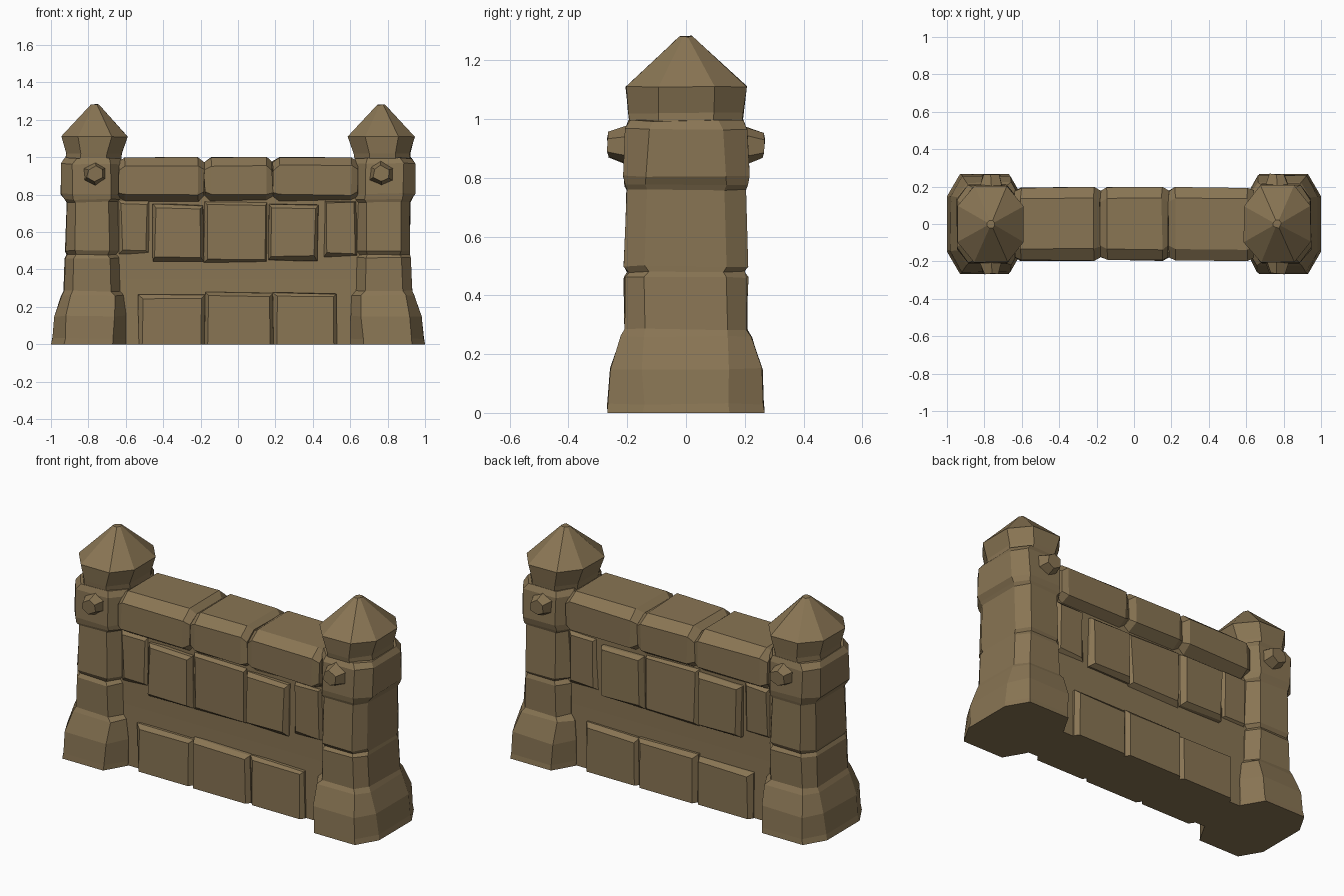
import bpy, bmesh, random
from mathutils import Vector

random.seed(4)
stone = bpy.data.materials.new("brown stone")
stone.diffuse_color = (0.25, 0.178, 0.088, 1)


def finish(bm, name, jitter=0.005):
    # slight hand-carved irregularity, ground contact kept flat
    for v in bm.verts:
        if v.co.z > 0.001:
            v.co += Vector([random.uniform(-jitter, jitter) for _ in range(3)])
    bmesh.ops.recalc_face_normals(bm, faces=bm.faces)
    me = bpy.data.meshes.new(name)
    bm.to_mesh(me)
    bm.free()
    me.materials.append(stone)
    ob = bpy.data.objects.new(name, me)
    bpy.context.collection.objects.link(ob)
    return ob


def loft(bm, rings):
    loops = [[bm.verts.new(p) for p in r] for r in rings]
    for a, b in zip(loops, loops[1:]):
        n = len(a)
        for i in range(n):
            bm.faces.new((a[i], a[(i + 1) % n], b[(i + 1) % n], b[i]))
    bm.faces.new(loops[0])
    bm.faces.new(loops[-1])


def octagon(side, z, xi, xo, hy, cx, cy):
    # rectangle with chamfered corners, xi/xo = inner and outer x extents
    pts = [(xi + cx, -hy), (xo - cx, -hy), (xo, -hy + cy), (xo, hy - cy),
           (xo - cx, hy), (xi + cx, hy), (xi, hy - cy), (xi, -hy + cy)]
    return [(side * x, y, z) for x, y in pts]


def block(name, x0, x1, z0, z1, side, front, bevel):
    # tapered stone relief standing out from the wall core
    bm = bmesh.new()
    rings = []
    for y, inset in ((0.10, 0), (front - 0.025, 0), (front, bevel)):
        zb = z0 + (inset if z0 > 0 else 0)
        rings.append([(x0 + inset, side * y, zb), (x1 - inset, side * y, zb),
                      (x1 - inset, side * y, z1 - inset), (x0 + inset, side * y, z1 - inset)])
    loft(bm, rings)
    finish(bm, name, 0.006)


# Wall core
bm = bmesh.new()
loft(bm, [[(x, -0.14, 0), (x, 0.14, 0), (x, 0.138, 0.35), (x, 0.14, 0.85),
           (x, -0.14, 0.85), (x, -0.138, 0.35)] for x in (-0.72, 0.72)])
finish(bm, "wall_core", 0.002)

# Coping stones along the top, pinched at the joints
for x0, x1 in ((-0.64, -0.18), (-0.18, 0.185), (0.185, 0.64)):
    bm = bmesh.new()
    rings = []
    for x, k in ((x0, 0.025), (x0 + 0.035, 0), (x1 - 0.035, 0), (x1, 0.025)):
        h, t = 0.195 - k * 0.7, 1.0 - k
        half = [(0.135, 0.765 + k), (h, 0.80 + k * 0.5), (h, t - 0.045), (h - 0.06, t)]
        rings.append([(x, y, z) for y, z in half] + [(x, -y, z) for y, z in reversed(half)])
    loft(bm, rings)
    finish(bm, "coping_stone", 0.004)

# Raised stones on both faces
stones = [(-0.53, -0.18, 0, 0.265, 0.172), (-0.18, 0.19, 0, 0.275, 0.178),
          (0.19, 0.53, 0, 0.27, 0.172),
          (-0.46, -0.185, 0.445, 0.745, 0.178), (-0.185, 0.16, 0.435, 0.765, 0.158),
          (0.16, 0.43, 0.45, 0.745, 0.178), (0.46, 0.64, 0.47, 0.77, 0.16),
          (-0.64, -0.47, 0.48, 0.77, 0.155)]
for side in (-1, 1):
    for x0, x1, z0, z1, front in stones:
        block("wall_stone", x0, x1, z0, z1, side, front, 0.018)

# Corner towers
for s in (-1, 1):
    bm = bmesh.new()
    loft(bm, [octagon(s, *r) for r in (
        (0.00, 0.60, 1.00, 0.268, 0.07, 0.12),
        (0.03, 0.60, 0.995, 0.265, 0.07, 0.12),
        (0.15, 0.60, 0.98, 0.258, 0.06, 0.11),
        (0.26, 0.61, 0.945, 0.222, 0.05, 0.08),
        (0.285, 0.63, 0.93, 0.208, 0.05, 0.07),
        (0.46, 0.635, 0.925, 0.21, 0.05, 0.07),
        (0.48, 0.645, 0.915, 0.198, 0.05, 0.07),
        (0.50, 0.635, 0.922, 0.21, 0.05, 0.07),
        (0.76, 0.64, 0.918, 0.203, 0.05, 0.07),
        (0.775, 0.63, 0.93, 0.208, 0.05, 0.07),
        (0.805, 0.62, 0.945, 0.213, 0.06, 0.08),
        (0.965, 0.62, 0.947, 0.207, 0.06, 0.08),
        (0.995, 0.63, 0.925, 0.193, 0.06, 0.08))])
    finish(bm, "tower", 0.004)

    # Pointed tower roof
    bm = bmesh.new()
    loft(bm, [octagon(s, *r) for r in (
        (0.975, 0.625, 0.925, 0.19, 0.08, 0.10),
        (1.02, 0.62, 0.92, 0.196, 0.08, 0.10),
        (1.11, 0.588, 0.945, 0.206, 0.09, 0.11),
        (1.282, 0.745, 0.785, 0.02, 0.012, 0.012))])
    finish(bm, "tower_roof", 0.003)

    # Carved bosses on front and back of the tower
    for side in (-1, 1):
        bm = bmesh.new()
        bmesh.ops.create_cone(bm, cap_ends=True, segments=6,
                              radius1=0.078, radius2=0.045, depth=0.09)
        for v in bm.verts:
            x, y, z = v.co
            v.co = (s * 0.765 + x, side * (0.219 + z), 0.91 + y * 0.95)
        finish(bm, "tower_boss", 0.006)
